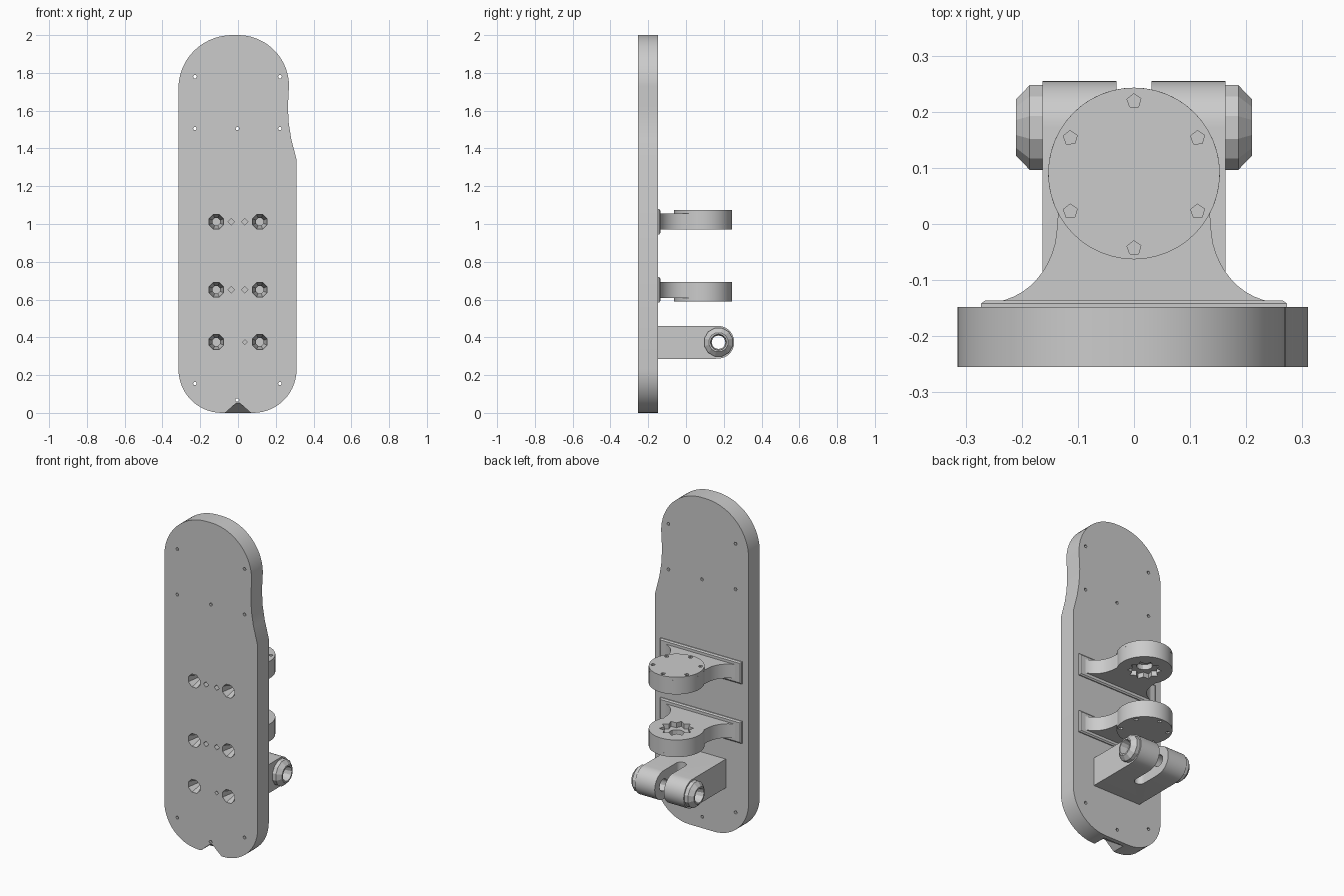
import bpy
import bmesh
from math import cos, sin, radians

if "Cube" in bpy.data.objects:
    bpy.data.objects.remove(bpy.data.objects["Cube"])

grey = bpy.data.materials.new("plain grey")
grey.use_nodes = True
grey.diffuse_color = (0.6, 0.6, 0.6, 1)
grey.node_tree.nodes["Principled BSDF"].inputs["Base Color"].default_value = (0.6, 0.6, 0.6, 1)


def arc(cx, cy, rx, ry, a0, a1, n):
    """Points along an elliptical arc, both ends included."""
    angles = [radians(a0 + (a1 - a0) * i / n) for i in range(n + 1)]
    return [(cx + rx * cos(a), cy + ry * sin(a)) for a in angles]


def ngon(cx, cy, r, n, turn=0):
    return arc(cx, cy, r, r, turn, turn + 360, n)[:-1]


def star(cx, cy, r1, r2, teeth):
    outer = ngon(cx, cy, r1, teeth)
    inner = ngon(cx, cy, r2, teeth, 180 / teeth)
    return [p for pair in zip(outer, inner) for p in pair]


def place(p, d, axis):
    a, b = p
    return {"x": (d, a, b), "y": (a, d, b), "z": (a, b, d)}[axis]


def loft(bm, axis, *rings):
    """Closed solid through (outline, depth) rings along an axis."""
    loops = [[bm.verts.new(place(p, d, axis)) for p in pts] for pts, d in rings]
    faces = [bm.faces.new(loops[0]), bm.faces.new(loops[-1])]
    for lower, upper in zip(loops, loops[1:]):
        n = len(lower)
        for i in range(n):
            j = (i + 1) % n
            faces.append(bm.faces.new((lower[i], lower[j], upper[j], upper[i])))
    bmesh.ops.recalc_face_normals(bm, faces=faces)


def make(name, bm):
    mesh = bpy.data.meshes.new(name)
    bm.to_mesh(mesh)
    bm.free()
    mesh.materials.append(grey)
    obj = bpy.data.objects.new(name, mesh)
    bpy.context.collection.objects.link(obj)
    return obj


def activate(obj):
    bpy.ops.object.select_all(action="DESELECT")
    obj.select_set(True)
    bpy.context.view_layer.objects.active = obj


def cut(obj, cutter_bm):
    cutter = make("cutter", cutter_bm)
    cutter.hide_render = True
    mod = obj.modifiers.new("cut", "BOOLEAN")
    mod.operation = "DIFFERENCE"
    mod.solver = "EXACT"
    mod.object = cutter
    activate(obj)
    bpy.ops.object.modifier_apply(modifier=mod.name)
    bpy.data.objects.remove(cutter)


def smooth(obj):
    activate(obj)
    bpy.ops.object.shade_smooth_by_angle(angle=radians(30))


FRONT, BACK = -0.255, -0.148
ROWS = (1.012, 0.652, 0.375)

# Backboard with a rounded outline and a scooped upper side
outline = (arc(-0.085, 0.23, 0.23, 0.23, 270, 180, 14)
           + arc(-0.03, 1.72, 0.285, 0.28, 180, 90, 18)
           + arc(0.0, 1.73, 0.27, 0.27, 90, 0, 18)
           + [(0.264, 1.62), (0.269, 1.53), (0.282, 1.45), (0.31, 1.34)]
           + arc(0.08, 0.23, 0.23, 0.23, 0, -90, 14))
bm = bmesh.new()
loft(bm, "y", (outline, FRONT), (outline, BACK))
board = make("backboard", bm)

# Countersunk bolt holes, pin holes and small through holes
bm = bmesh.new()
for z in ROWS:
    for x in (-0.115, 0.115):
        wide, narrow = ngon(x, z, 0.042, 8, 22.5), ngon(x, z, 0.022, 8, 22.5)
        loft(bm, "y", (wide, FRONT - 0.01), (wide, FRONT + 0.015),
             (narrow, FRONT + 0.06), (narrow, BACK - 0.01))
    for x in (-0.036, 0.036):
        if z > 0.5 or x > 0:
            pin = ngon(x, z, 0.017 if z > 0.5 else 0.012, 4)
            loft(bm, "y", (pin, FRONT - 0.01), (pin, BACK - 0.01))
for x, z in ((-0.228, 1.78), (0.222, 1.78), (-0.228, 1.505), (-0.003, 1.505),
             (0.222, 1.505), (-0.228, 0.155), (0.222, 0.155), (-0.005, 0.068)):
    hole = ngon(x, z, 0.01, 6)
    loft(bm, "y", (hole, FRONT - 0.01), (hole, BACK + 0.01))
cut(board, bm)

# Sloping notch in the bottom front edge
bm = bmesh.new()
for x, y, z in ((-0.08, FRONT - 0.01, -0.01), (0.08, FRONT - 0.01, -0.01), (0, FRONT - 0.01, 0.06),
                (-0.08, BACK - 0.01, -0.01), (0.08, BACK - 0.01, -0.01)):
    bm.verts.new((x, y, z))
bmesh.ops.convex_hull(bm, input=bm.verts[:])
cut(board, bm)
smooth(board)


def bracket(label, z, up):
    """Flared arm with a capped disc; up is 1 with the lid on top, -1 below."""
    right = arc(0.262, 0.0, 0.125, 0.14, 270, 180, 12)
    left = [(-x, y) for x, y in reversed(right)]
    shape = right + arc(0, 0.09, 0.153, 0.153, -28, 208, 36) + left
    bm = bmesh.new()
    loft(bm, "z", (shape, z - up * 0.042), (shape, z + up * 0.043))
    arm = make(label + "_arm", bm)
    # toothed socket in the open face
    bm = bmesh.new()
    socket = star(0, 0.09, 0.095, 0.07, 10)
    bore = ngon(0, 0.09, 0.045, 12)
    loft(bm, "z", (socket, z - up * 0.06), (socket, z - up * 0.012))
    cut(arm, bm)
    bm = bmesh.new()
    loft(bm, "z", (bore, z - up * 0.03), (bore, z + up * 0.02))
    cut(arm, bm)
    smooth(arm)

    # lid with six screw pockets
    bm = bmesh.new()
    disc = ngon(0, 0.09, 0.153, 48)
    loft(bm, "z", (disc, z + up * 0.043), (disc, z + up * 0.062))
    lid = make(label + "_lid", bm)
    bm = bmesh.new()
    for x, y in ngon(0, 0.088, 0.131, 6, 30):
        pocket = ngon(x, y, 0.013, 5, 20)
        loft(bm, "z", (pocket, z + up * 0.05), (pocket, z + up * 0.08))
    cut(lid, bm)
    smooth(lid)

    # mounting flange against the board
    bm = bmesh.new()
    big = [(-0.273, z - 0.067), (0.273, z - 0.067), (0.273, z + 0.067), (-0.273, z + 0.067)]
    small = [(x * 0.97, z + (h - z) * 0.88) for x, h in big]
    loft(bm, "y", (big, BACK), (big, BACK + 0.006), (small, BACK + 0.012))
    make(label + "_flange", bm)


bracket("upper_bracket", ROWS[0], 1)
bracket("lower_bracket", ROWS[1], -1)

# Clamp block with a rounded end, split by a slot
CY, CZ = 0.172, 0.374
side = ([(BACK, 0.286), (BACK, 0.46)]
        + arc(CY, CZ, 0.083, 0.086, 90, -90, 20)
        + [(CY - 0.02, 0.286)])
bm = bmesh.new()
loft(bm, "x", (side, -0.163), (side, 0.163))
clamp = make("clamp_block", bm)
bm = bmesh.new()
slot = [(0.031, 0.3)] + [(-0.031, 0.3)] + arc(0, 0.05, 0.031, 0.031, 180, 360, 12)
loft(bm, "z", (slot, 0.25), (slot, 0.5))
cut(clamp, bm)
bm = bmesh.new()
hole = ngon(CY, CZ, 0.036, 12)
loft(bm, "x", (hole, -0.2), (hole, 0.2))
cut(clamp, bm)
smooth(clamp)

# Chamfered, faceted bosses at both ends of the clamp bore
for name, s in (("left_boss", 1), ("right_boss", -1)):
    bm = bmesh.new()
    rim, tip = ngon(CY, CZ, 0.078, 12, 15), ngon(CY, CZ, 0.052, 12, 15)
    loft(bm, "x", (rim, s * 0.16), (rim, s * 0.186), (tip, s * 0.21))
    boss = make(name, bm)
    bm = bmesh.new()
    inner, mouth = ngon(CY, CZ, 0.036, 12), ngon(CY, CZ, 0.045, 12)
    loft(bm, "x", (inner, s * 0.14), (inner, s * 0.17), (mouth, s * 0.22))
    cut(boss, bm)
